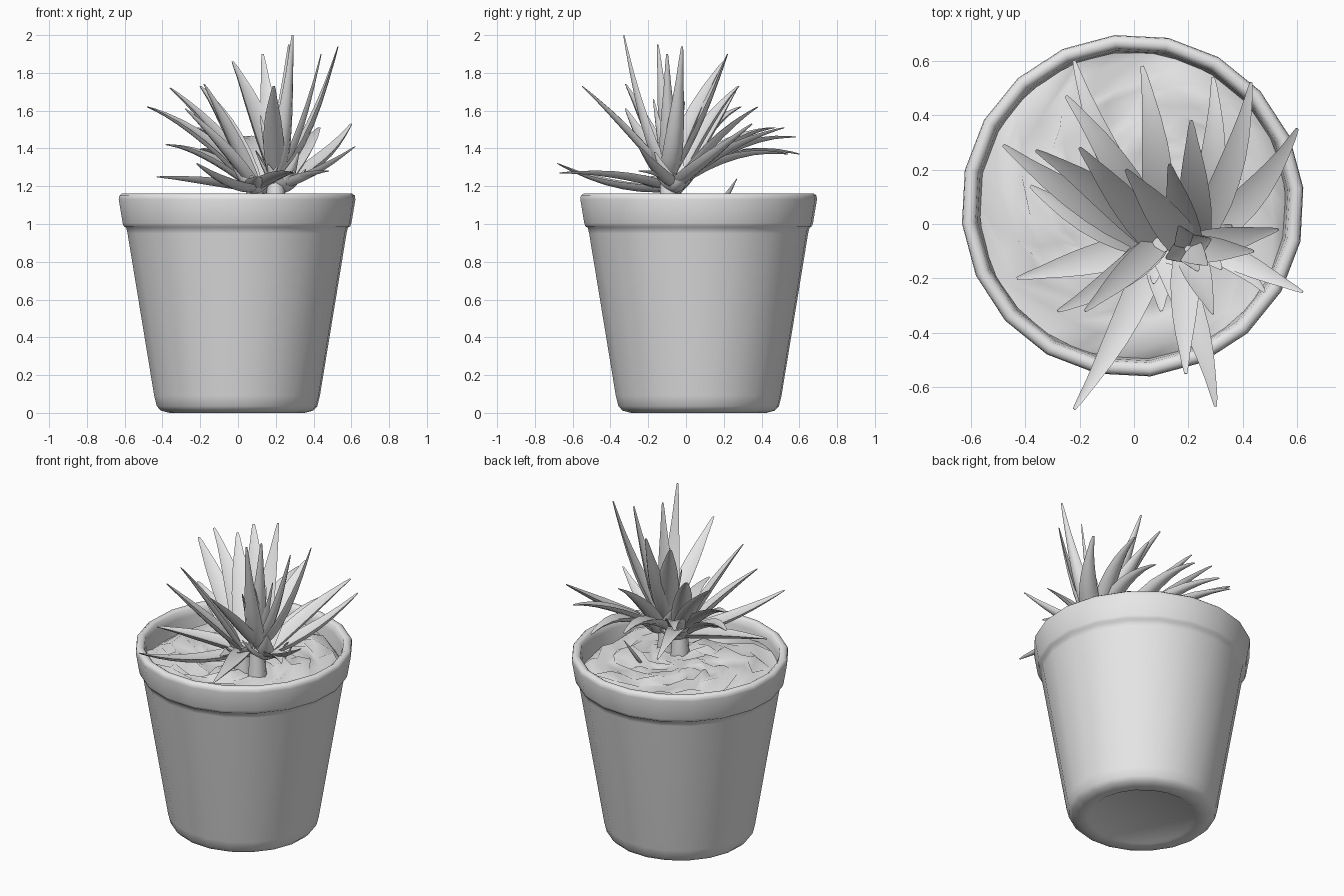
import bpy, bmesh, math, random
from mathutils import Vector

if "Cube" in bpy.data.objects:
    bpy.data.objects.remove(bpy.data.objects["Cube"])

random.seed(4)
CX, CY = -0.005, 0.067          # centre of the pot

grey = bpy.data.materials.new("plain_grey")
grey.diffuse_color = (0.8, 0.8, 0.8, 1)
grey.use_nodes = True
grey.node_tree.nodes["Principled BSDF"].inputs["Base Color"].default_value = grey.diffuse_color


def finish(name, bm, angle):
    """Turn a bmesh into a smooth object with sharp edges kept."""
    bmesh.ops.recalc_face_normals(bm, faces=bm.faces[:])
    for f in bm.faces:
        f.smooth = True
    me = bpy.data.meshes.new(name)
    bm.to_mesh(me)
    bm.free()
    me.set_sharp_from_angle(angle=math.radians(angle))
    me.materials.append(grey)
    ob = bpy.data.objects.new(name, me)
    bpy.context.collection.objects.link(ob)
    return ob


def skin(bm, rings, cap_start=True, cap_end=True):
    """Join rings of points with quads."""
    vs = [[bm.verts.new(p) for p in ring] for ring in rings]
    n = len(vs[0])
    for a, b in zip(vs, vs[1:]):
        for i in range(n):
            j = (i + 1) % n
            bm.faces.new((a[i], a[j], b[j], b[i]))
    if cap_start:
        bm.faces.new(vs[0][::-1])
    if cap_end:
        bm.faces.new(vs[-1])


def circle(r, z, n, offset=0.0):
    return [Vector((CX + r * math.cos(offset + math.tau * i / n),
                    CY + r * math.sin(offset + math.tau * i / n), z)) for i in range(n)]


# Pot: tapered body, raised rounded rim, flat foot
profile = [(0.30, 0.012), (0.315, 0.003), (0.36, 0.0), (0.405, 0.012), (0.427, 0.035), (0.441, 0.09),
           (0.583, 0.95), (0.59, 0.98), (0.603, 0.988), (0.609, 1.005), (0.63, 1.13),
           (0.627, 1.15), (0.613, 1.161), (0.595, 1.161), (0.58, 1.15), (0.572, 1.11), (0.56, 0.98)]
bm = bmesh.new()
skin(bm, [circle(r, z, 20, math.radians(6)) for r, z in profile], True, False)
finish("pot", bm, 60)

# Soil: lumpy disc
bm = bmesh.new()
rings = []
for k in range(9):
    r = 0.565 - k * 0.063
    ring = circle(r, 1.075, 26, k * 0.12)
    for p in ring:
        s = min(1.0, r / 0.3)
        p.z += random.uniform(-0.035, 0.035) * s - (0.03 if k == 0 else 0)
        if k > 0:
            p.x += random.uniform(-0.022, 0.022) * s
            p.y += random.uniform(-0.022, 0.022) * s
    rings.append(ring)
skin(bm, rings, False, True)
finish("soil", bm, 70)


def leaf(bm, base, tip, width, lift, sway=0.0):
    """Fleshy channelled leaf along a bent path, full for most of its length."""
    a, c = Vector(base), Vector(tip)
    out = Vector((c.x - a.x, c.y - a.y, 0)).normalized()
    side = Vector((-out.y, out.x, 0))
    ctrl = (a + c) / 2 + 2 * (Vector((0, 0, lift)) + side * sway)
    section = [(-1, 0.35), (-0.7, -0.15), (0, -0.42), (0.7, -0.15), (1, 0.35), (0, 0.08)]
    taper = [(0, 0.75), (0.12, 0.95), (0.28, 1), (0.42, 0.93), (0.56, 0.8),
             (0.7, 0.6), (0.83, 0.38), (0.94, 0.22), (1, 0.1)]
    rings = []
    for t, w in taper:
        p = a * (1 - t) ** 2 + ctrl * 2 * t * (1 - t) + c * t * t
        d = ((ctrl - a) * (1 - t) + (c - ctrl) * t).normalized()
        across = (side - d * side.dot(d)).normalized()
        up = d.cross(across)
        h = w * width / 2
        rings.append([p + across * (u * h) + up * (v * h) for u, v in section])
    skin(bm, rings)


# Roots: low rosette, tall crown, side rosette
MAIN, TALL, SIDE = (0.09, -0.07, 1.19), (0.2, -0.09, 1.25), (0.23, -0.06, 1.2)

# Outer leaves: root, tip, width, bend, sway
outer = [
    (MAIN, (-0.22, 0.60, 1.37), 0.11, 0.09, 0.03),
    (MAIN, (-0.25, 0.47, 1.51), 0.12, 0.07, -0.02),
    (MAIN, (-0.48, 0.29, 1.62), 0.12, 0.06, 0.02),
    (MAIN, (-0.38, 0.14, 1.42), 0.12, 0.05, 0.03),
    (MAIN, (-0.43, -0.20, 1.25), 0.12, 0.01, 0.0),
    (MAIN, (-0.28, -0.32, 1.61), 0.11, 0.01, 0.02),
    (MAIN, (-0.22, -0.68, 1.32), 0.11, -0.04, 0.02),
    (MAIN, (0.03, 0.58, 1.46), 0.12, 0.08, -0.02),
    (SIDE, (0.29, 0.54, 1.37), 0.11, 0.07, -0.03),
    (SIDE, (0.43, 0.52, 1.51), 0.11, 0.04, -0.03),
    (SIDE, (0.60, 0.35, 1.53), 0.12, -0.02, -0.04),
    (SIDE, (0.62, -0.25, 1.41), 0.09, -0.02, 0.0),
    (SIDE, (0.48, -0.25, 1.28), 0.09, 0.02, 0.02),
    (MAIN, (0.30, -0.67, 1.27), 0.11, 0.03, 0.03),
    (MAIN, (0.10, -0.32, 1.25), 0.11, 0.0, 0.0),
]
# Upright leaves in the crown
upright = [
    (TALL, (0.29, -0.33, 2.0), 0.11, -0.13, 0.0),
    (TALL, (0.27, -0.15, 1.95), 0.10, -0.06, 0.0),
    (TALL, (0.53, -0.02, 1.94), 0.11, -0.11, 0.0),
    (TALL, (0.44, -0.10, 1.90), 0.10, -0.09, 0.0),
    (TALL, (0.13, 0.22, 1.90), 0.12, -0.04, 0.0),
    (TALL, (-0.03, 0.20, 1.86), 0.13, 0.04, 0.0),
    (TALL, (0.19, -0.55, 1.73), 0.11, 0.02, -0.01),
    (MAIN, (-0.18, -0.32, 1.74), 0.10, 0.02, 0.0),
    (MAIN, (-0.36, 0.27, 1.72), 0.12, 0.03, -0.02),
    (MAIN, (-0.20, 0.28, 1.73), 0.12, 0.05, 0.0),
    (SIDE, (0.21, 0.38, 1.62), 0.12, 0.04, 0.0),
]
for name, group in (("outer_leaves", outer), ("upright_leaves", upright)):
    bm = bmesh.new()
    for args in group:
        leaf(bm, *args)
    finish(name, bm, 75)

# Short leaves folded around the heart of each rosette
bm = bmesh.new()
for (x, y, z), count, reach, rise in ((MAIN, 6, 0.15, 0.06), (SIDE, 5, 0.14, 0.08), (TALL, 4, 0.09, 0.3)):
    for i in range(count):
        t = math.tau * i / count + 0.4
        end = (x + reach * math.cos(t), y + reach * math.sin(t), z + rise + random.uniform(0, 0.12))
        leaf(bm, (x, y, z - 0.02), end, 0.10, -0.02)
leaf(bm, (0.2, 0.18, 1.08), (0.25, 0.27, 1.24), 0.05, 0.0)
finish("inner_leaves", bm, 75)

# Stems under the rosettes
bm = bmesh.new()
for (x, y, z), r in ((MAIN, 0.06), (TALL, 0.06)):
    skin(bm, [[Vector((x + r * k * math.cos(math.tau * i / 8), y + r * k * math.sin(math.tau * i / 8), h))
               for i in range(8)] for h, k in ((1.02, 1), (1.12, 0.85), (z + 0.04, 0.7))])
finish("stems", bm, 50)
